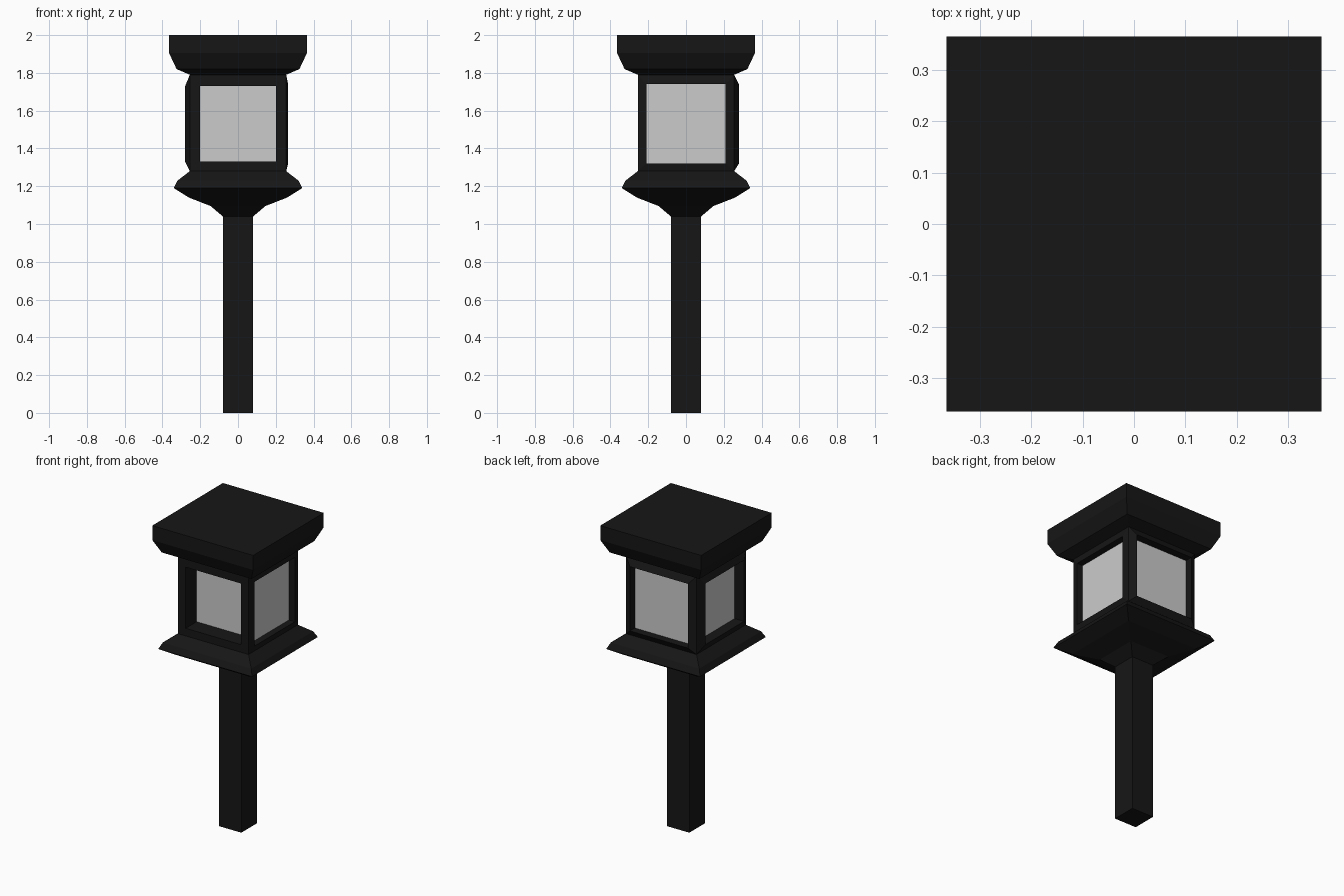
import bpy
from math import radians
from mathutils import Matrix

if "Cube" in bpy.data.objects:
    bpy.data.objects.remove(bpy.data.objects["Cube"])

black = bpy.data.materials.new("black_metal")
black.diffuse_color = (0.008, 0.008, 0.008, 1)
black.use_nodes = True
black.node_tree.nodes["Principled BSDF"].inputs["Base Color"].default_value = black.diffuse_color


def add_mesh(name, verts, faces, mat=None):
    me = bpy.data.meshes.new(name)
    me.from_pydata([tuple(v) for v in verts], [], faces)
    me.update()
    ob = bpy.data.objects.new(name, me)
    bpy.context.collection.objects.link(ob)
    if mat:
        me.materials.append(mat)
    return ob


def bridge(a, b):
    """Four quads joining square loop a to square loop b."""
    return [(a + i, a + (i + 1) % 4, b + (i + 1) % 4, b + i) for i in range(4)]


def square_loft(name, profile):
    """Closed solid from stacked squares given as (half width, height)."""
    verts = [(sx * r, sy * r, z) for r, z in profile
             for sx, sy in ((-1, -1), (1, -1), (1, 1), (-1, 1))]
    n = len(profile)
    faces = [f for k in range(n - 1) for f in bridge(4 * k, 4 * k + 4)]
    faces += [(3, 2, 1, 0), tuple(4 * (n - 1) + i for i in range(4))]
    return add_mesh(name, verts, faces, black)


# Post, flared tray and roof
square_loft("post", [(0.08, 0), (0.08, 1.04)])
square_loft("tray", [(0.08, 1.04), (0.145, 1.095), (0.26, 1.14),
                     (0.34, 1.19), (0.32, 1.23), (0.255, 1.28)])
square_loft("roof", [(0.255, 1.79), (0.325, 1.82), (0.365, 1.905), (0.365, 2.0)])

# Lantern sides: frame slopes out to a lip, then steps in to the window
BODY, Z0, Z1 = 0.255, 1.28, 1.79
MID = (Z0 + Z1) / 2 - 0.005


def lantern_side(side, angle, half, lip, depth):
    rot = Matrix.Rotation(radians(angle), 4, 'Z')

    def rect(w, y, lo, hi):
        return [rot @ v for v in map(
            lambda p: Matrix.Translation(p).to_translation(),
            ((-w, -y, lo), (w, -y, lo), (w, -y, hi), (-w, -y, hi)))]

    lo, hi = MID - half, MID + half
    outer = rect(BODY, BODY, Z0, Z1)
    rim = rect(half, lip, lo, hi)
    pane = rect(half, depth, lo, hi)
    add_mesh(side + "_frame", outer + rim + pane, bridge(0, 4) + bridge(4, 8), black)
    add_mesh(side + "_window", pane, [(0, 1, 2, 3)])


for side, angle, half, lip, depth in (("front", 0, 0.20, 0.255, 0.142),
                                      ("right", 90, 0.21, 0.265, 0.222),
                                      ("back", 180, 0.21, 0.28, 0.23),
                                      ("left", 270, 0.20, 0.28, 0.212)):
    lantern_side(side, angle, half, lip, depth)
